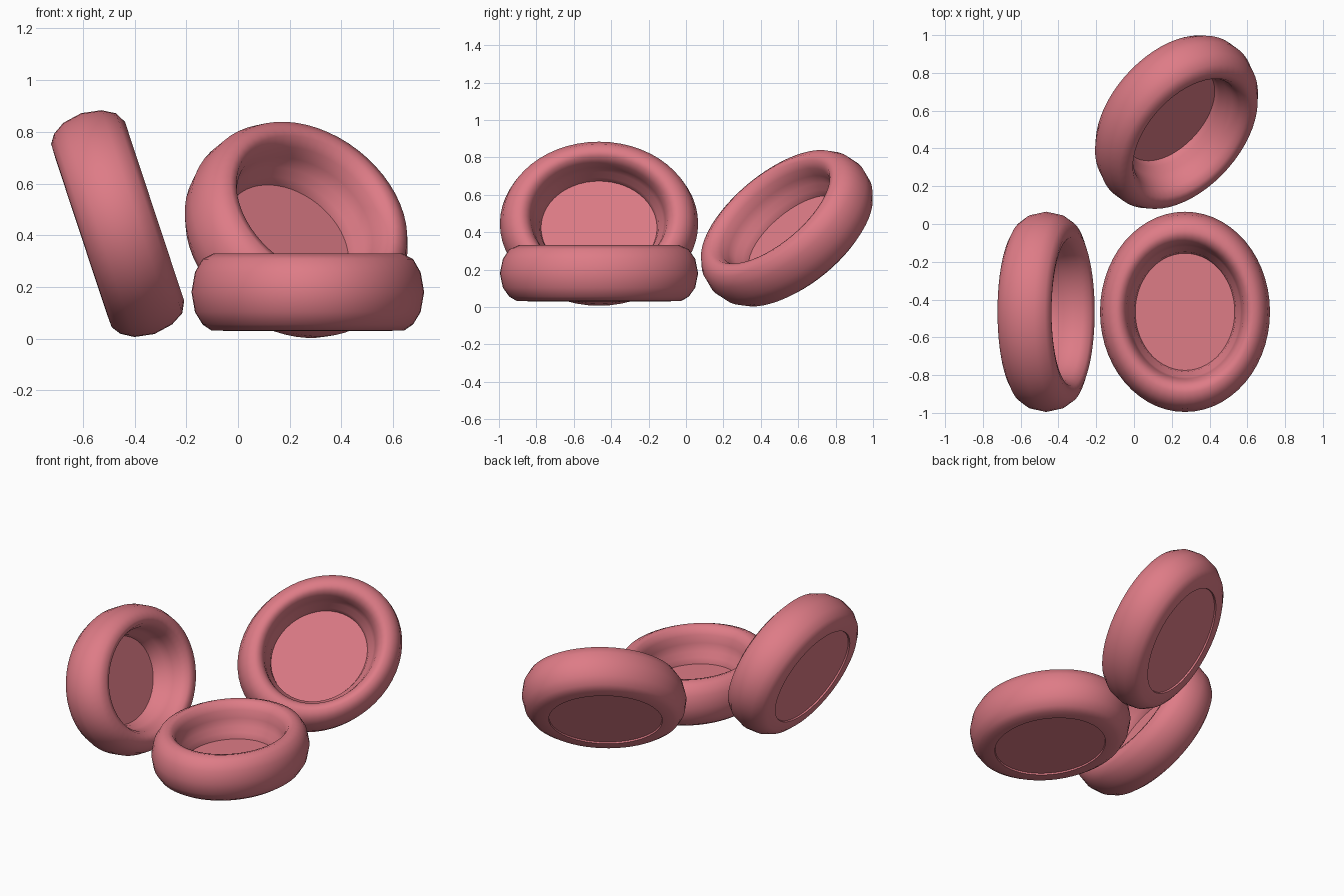
import bpy, bmesh, math

if "Cube" in bpy.data.objects:
    bpy.data.objects.remove(bpy.data.objects["Cube"])

SEGMENTS = 56
RX, RY = 0.45, 0.53      # oval half-sizes

# Cross-section from floor centre over the rim to the underside:
# (fraction of the oval radius, height from mid-plane)
PROFILE = [
    (0.585, -0.07), (0.60, -0.03), (0.65, 0.0), (0.668, 0.05),
    (0.69, 0.10), (0.74, 0.14), (0.81, 0.15), (0.905, 0.128),
    (0.97, 0.077), (1.0, 0.0), (0.97, -0.077), (0.905, -0.125),
    (0.83, -0.148), (0.69, -0.15), (0.685, -0.14),
]

pink = bpy.data.materials.new("soft_pink")
pink.diffuse_color = (0.73, 0.2, 0.24, 1)
pink.use_nodes = True
pink.node_tree.nodes["Principled BSDF"].inputs["Base Color"].default_value = pink.diffuse_color


def cushion(name, location, tilt):
    """Padded oval ring with a sunken floor and a closed underside."""
    bm = bmesh.new()
    rings = []
    for r, z in PROFILE:
        ring = []
        for i in range(SEGMENTS):
            a = 2 * math.pi * i / SEGMENTS
            ring.append(bm.verts.new((RX * r * math.cos(a), RY * r * math.sin(a), z)))
        rings.append(ring)
    for lower, upper in zip(rings, rings[1:]):
        for i in range(SEGMENTS):
            j = (i + 1) % SEGMENTS
            bm.faces.new((lower[i], lower[j], upper[j], upper[i]))
    # sunken floor and underside
    bm.faces.new(rings[0])
    bm.faces.new(rings[-1])
    bmesh.ops.recalc_face_normals(bm, faces=bm.faces[:])
    mesh = bpy.data.meshes.new(name)
    bm.to_mesh(mesh)
    bm.free()
    mesh.materials.append(pink)
    obj = bpy.data.objects.new(name, mesh)
    bpy.context.collection.objects.link(obj)
    obj.location = location
    obj.rotation_euler = [math.radians(t) for t in tilt]
    bpy.ops.object.select_all(action='DESELECT')
    obj.select_set(True)
    bpy.context.view_layer.objects.active = obj
    bpy.ops.object.shade_smooth_by_angle(angle=math.radians(50))
    return obj


# One lying flat, one standing on its side, one tilted at the back
cushion("flat_cushion", (0.27, -0.465, 0.18), (0, 0, 0))
cushion("upright_cushion", (-0.465, -0.465, 0.445), (0, 71.7, 0))
cushion("tilted_cushion", (0.225, 0.54, 0.42), (37, 38, 0))
